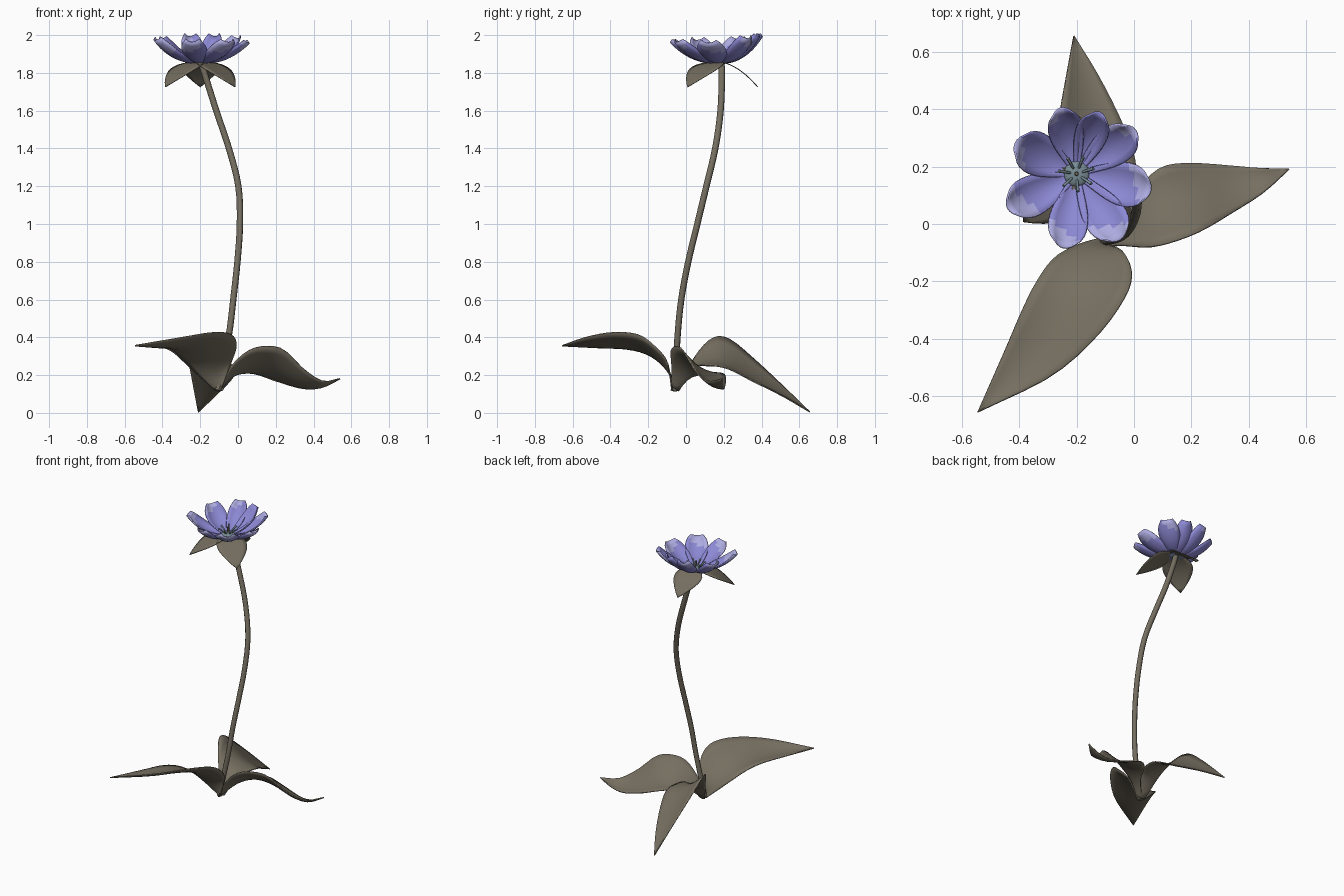
import bpy, bmesh, math, random
from mathutils import Vector

if "Cube" in bpy.data.objects:
    bpy.data.objects.remove(bpy.data.objects["Cube"])

random.seed(4)


def material(name, rgb):
    m = bpy.data.materials.new(name)
    m.diffuse_color = (*rgb, 1)
    m.use_nodes = True
    m.node_tree.nodes["Principled BSDF"].inputs["Base Color"].default_value = m.diffuse_color
    return m


GREEN = material("olive_brown", (0.180, 0.158, 0.118))
PETAL = material("periwinkle", (0.262, 0.246, 0.658))
TIP = material("pale_lilac", (0.420, 0.410, 0.750))
CORE = material("grey_green", (0.190, 0.265, 0.300))
HEAD = Vector((-0.2, 0.175, 0))


def spline(pts, t):
    """Catmull-Rom point at t in 0..1 along pts."""
    n = len(pts) - 1
    i = min(int(t * n), n - 1)
    f = t * n - i
    b, c = Vector(pts[i]), Vector(pts[i + 1])
    a = Vector(pts[i - 1]) if i > 0 else 2 * b - c
    d = Vector(pts[i + 2]) if i + 2 <= n else 2 * c - b
    return 0.5 * (2 * b + (c - a) * f + (2 * a - 5 * b + 4 * c - d) * f * f
                  + (3 * b - a - 3 * c + d) * f ** 3)


def sheet(name, func, nu, nv, mats, thick, rule=None):
    """Grid surface func(u, v), u in 0..1 and v in -1..1, given a thickness."""
    bm = bmesh.new()
    g = [[bm.verts.new(func(i / nu, 2 * j / nv - 1)) for j in range(nv + 1)]
         for i in range(nu + 1)]
    for i in range(nu):
        for j in range(nv):
            f = bm.faces.new((g[i][j], g[i + 1][j], g[i + 1][j + 1], g[i][j + 1]))
            f.smooth = True
            if rule:
                f.material_index = rule((i + .5) / nu, (2 * j + 1) / nv - 1)
    bmesh.ops.remove_doubles(bm, verts=bm.verts, dist=0.0005)
    bmesh.ops.recalc_face_normals(bm, faces=bm.faces)
    me = bpy.data.meshes.new(name)
    bm.to_mesh(me)
    bm.free()
    for m in mats:
        me.materials.append(m)
    ob = bpy.data.objects.new(name, me)
    bpy.context.collection.objects.link(ob)
    mod = ob.modifiers.new("thickness", "SOLIDIFY")
    mod.thickness = thick
    mod.offset = 0
    return ob


def tube(name, pts, radii, mat):
    """Round tube through pts."""
    cu = bpy.data.curves.new(name, "CURVE")
    cu.dimensions = "3D"
    cu.bevel_depth = 1
    cu.bevel_resolution = 2
    cu.use_fill_caps = True
    sp = cu.splines.new("POLY")
    n = 4 * (len(pts) - 1)
    sp.points.add(n)
    for i, p in enumerate(sp.points):
        p.co = (*spline(pts, i / n), 1)
        p.radius = radii[0] + (radii[1] - radii[0]) * i / n
    cu.materials.append(mat)
    ob = bpy.data.objects.new(name, cu)
    bpy.context.collection.objects.link(ob)


# Stem
tube("stem", [(-.105, -.06, .12), (-.05, -.045, .4), (-.025, -.025, .6), (-.003, .012, .8),
              (.01, .06, 1.0), (.002, .108, 1.2), (-.048, .155, 1.4), (-.115, .183, 1.6),
              (-.178, .19, 1.8), (-.198, .185, 1.86)], (.017, .018), GREEN)


# Leaves, each given by its two edges from root to tip
def leaf(name, left, right):
    def f(u, v):
        a, b = spline(left, u), spline(right, u)
        p = a.lerp(b, (v + 1) / 2)
        p.z -= 0.12 * (a - b).length * (1 - v * v)
        return p
    sheet(name, f, 20, 8, [GREEN], 0.007)


leaf("right_leaf",
     [(-.10, -.04, .12), (-.03, .03, .19), (.03, .14, .21), (.1, .2, .205), (.2, .212, .17),
      (.34, .203, .13), (.44, .195, .135), (.54, .192, .18)],
     [(-.10, -.08, .12), (-.04, -.075, .24), (.05, -.08, .325), (.14, -.06, .352),
      (.24, -.02, .335), (.35, .045, .23), (.45, .11, .168), (.54, .192, .182)])
leaf("front_leaf",
     [(-.12, -.05, .12), (-.2, -.075, .19), (-.28, -.12, .265), (-.34, -.2, .32),
      (-.39, -.3, .345), (-.45, -.44, .35), (-.545, -.655, .355)],
     [(-.09, -.075, .12), (-.035, -.1, .27), (-.008, -.175, .36), (-.035, -.26, .415),
      (-.13, -.39, .425), (-.29, -.53, .4), (-.545, -.655, .357)])
leaf("back_leaf",
     [(-.12, -.04, .12), (-.19, .05, .3), (-.25, .14, .395), (-.275, .23, .39),
      (-.262, .36, .285), (-.238, .5, .155), (-.21, .655, .005)],
     [(-.08, -.04, .12), (-.03, .03, .235), (0, .12, .25), (.005, .22, .235),
      (-.04, .35, .17), (-.12, .51, .09), (-.208, .655, .006)])


# Sepals drooping under the flower
def sepal(name, deg, length):
    a = math.radians(deg)
    out, side = Vector((math.cos(a), math.sin(a), 0)), Vector((-math.sin(a), math.cos(a), 0))

    def f(u, v):
        w = 0.012 * (1 - u) + 0.092 * math.sin(math.pi * u ** 0.85) ** 0.9 if u < 1 else 0
        p = HEAD + out * (length * u) + side * (w * v)
        p.z = 1.86 - 0.03 * u - 0.105 * u * u
        return p
    sheet(name, f, 10, 6, [GREEN], 0.005)


for n, deg, length in (("left", 222, .25), ("right", 318, .25), ("back", 90, .205)):
    sepal(n + "_sepal", deg, length)


# Petals: cupped, blunt, with paler tips on the wider ones
def petal(name, deg, length, half, rise, pale):
    a = math.radians(deg)
    out, side = Vector((math.cos(a), math.sin(a), 0)), Vector((-math.sin(a), math.cos(a), 0))
    skew = random.uniform(-.012, .012)

    def f(u, v):
        w = half * (0.28 + 0.72 * math.sin(math.pi / 2 * min(u / .68, 1)) ** 1.3)
        if u > .68:
            w *= math.sqrt(1 - .72 * ((u - .68) / .32) ** 2)
        r = 0.012 + (length - 0.012) * u - 0.02 * u ** 3 * v * v
        p = HEAD + out * r + side * (w * v + skew * u)
        p.z = 1.852 + rise * u ** 2.3 + 0.028 * v * v * math.sin(math.pi * min(u * .8, 1))
        return p
    sheet(name, f, 12, 6, [PETAL, TIP], 0.007,
          lambda u, v: int(u > pale + 0.12 * v * (1 if skew > 0 else -1)))


for i, spec in enumerate([(-11, .265, .076, .105, .78), (39, .255, .068, .13, .86),
                          (70, .228, .056, .14, 1.2), (106, .235, .06, .14, .9),
                          (156, .238, .074, .125, .88), (207, .268, .07, .12, .75),
                          (258, .262, .068, .11, .78), (302, .275, .074, .11, .8)]):
    petal(f"petal_{i + 1}", *spec)

# Flower centre: low dome, ring of stamens and a pistil
bpy.ops.mesh.primitive_uv_sphere_add(segments=14, ring_count=8, radius=1,
                                     location=HEAD + Vector((0, 0, 1.858)))
dome = bpy.context.object
dome.name = "flower_centre"
dome.scale = (.045, .045, .016)
dome.data.materials.append(CORE)
bpy.ops.object.shade_smooth_by_angle()
for i in range(7):
    a = 2 * math.pi * i / 7 + .3
    d = Vector((math.cos(a), math.sin(a), 0))
    tube(f"stamen_{i + 1}", [HEAD + d * r + Vector((0, 0, z)) for r, z in
                             ((.015, 1.862), (.04, 1.885), (.062, 1.9))], (.004, .006), CORE)
tube("pistil", [HEAD + Vector((0, 0, z)) for z in (1.86, 1.885, 1.91)], (.008, .006), GREEN)
